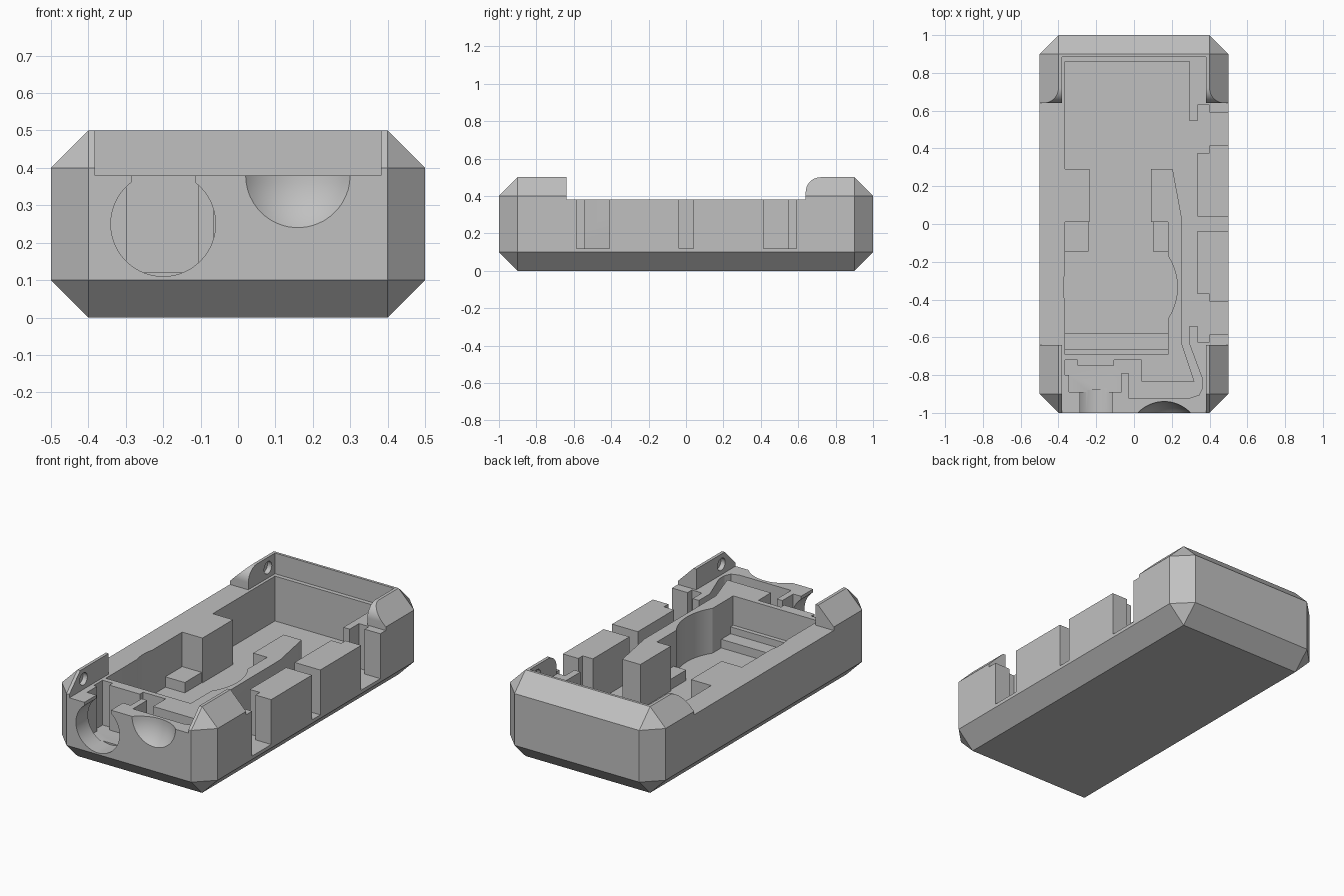
import bpy, bmesh, math

cube = bpy.data.objects.get("Cube")
if cube:
    bpy.data.objects.remove(cube, do_unlink=True)

grey = bpy.data.materials.new("matte_grey")
grey.use_nodes = True
GREY = (0.53, 0.53, 0.53, 1)
grey.diffuse_color = GREY
grey.node_tree.nodes["Principled BSDF"].inputs["Base Color"].default_value = GREY

FLOOR, RIM, OVER = 0.12, 0.38, 0.7


def make(name, bm):
    bmesh.ops.recalc_face_normals(bm, faces=bm.faces)
    mesh = bpy.data.meshes.new(name)
    bm.to_mesh(mesh)
    bm.free()
    mesh.materials.append(grey)
    ob = bpy.data.objects.new(name, mesh)
    bpy.context.collection.objects.link(ob)
    return ob


def prism(name, points, low, high, axis="z"):
    """Extrude a flat outline along z (xy points) or x (yz points)."""
    bm = bmesh.new()
    place = (lambda a, b: (a, b, low)) if axis == "z" else (lambda a, b: (low, a, b))
    face = bm.faces.new([bm.verts.new(place(a, b)) for a, b in points])
    new = bmesh.ops.extrude_face_region(bm, geom=[face])["geom"]
    d = high - low
    bmesh.ops.translate(bm, verts=[v for v in new if isinstance(v, bmesh.types.BMVert)],
                        vec=(0, 0, d) if axis == "z" else (d, 0, 0))
    return make(name, bm)


def box(name, x0, x1, y0, y1, z0, z1):
    return prism(name, [(x0, y0), (x1, y0), (x1, y1), (x0, y1)], z0, z1)


def rod(name, radius, length, centre, axis):
    bm = bmesh.new()
    bmesh.ops.create_cone(bm, cap_ends=True, segments=64, radius1=radius,
                          radius2=radius, depth=length)
    ob = make(name, bm)
    ob.location = centre
    ob.rotation_euler = (math.pi / 2, 0, 0) if axis == "y" else (0, math.pi / 2, 0)
    return ob


def arc(cx, cy, r, a0, a1, n=16):
    return [(cx + r * math.cos(a0 + (a1 - a0) * i / n),
             cy + r * math.sin(a0 + (a1 - a0) * i / n)) for i in range(n + 1)]


def cut(target, tool):
    """Subtract a tool, bake the result and drop the tool."""
    mod = target.modifiers.new("cut", "BOOLEAN")
    mod.operation, mod.solver, mod.object = "DIFFERENCE", "EXACT", tool
    tool.hide_render = True
    bpy.context.view_layer.update()
    graph = bpy.context.evaluated_depsgraph_get()
    result = bpy.data.meshes.new_from_object(target.evaluated_get(graph))
    target.modifiers.clear()
    target.data = result
    bpy.data.objects.remove(tool, do_unlink=True)


# Chamfered block
bm = bmesh.new()
bmesh.ops.create_cube(bm, size=1)
bmesh.ops.scale(bm, vec=(1, 2, 0.5), verts=bm.verts)
bmesh.ops.translate(bm, vec=(0, 0, 0.25), verts=bm.verts)
bmesh.ops.bevel(bm, geom=bm.edges[:], offset=0.1, segments=1, affect="EDGES")
case = make("case_shell", bm)

# Lowered rim between the corner posts, rounded at the back
cut(case, prism("rim_cutter", [(-0.64, RIM), (0.64, RIM)]
                + arc(0.72, 0.42, 0.08, math.pi, math.pi / 2)
                + [(0.72, OVER), (-0.64, OVER)], -0.8, 0.8, "x"))
# Lid seat, open to the front
cut(case, box("lid_seat_cutter", -0.382, 0.382, -1.2, 0.885, RIM, OVER))

# Interior cavity outline, with a slight cell bulge in the left wall
bay = (-0.0725, -0.335, 0.302)
outline = [(-0.365, 0.86), (-0.365, 0.29), (-0.235, 0.29), (-0.235, 0.01), (-0.365, 0.01)]
outline += arc(*bay, math.pi - 0.25, math.pi + 0.25, 8)
outline += [(-0.365, -0.8), (-0.345, -0.8), (-0.345, -0.89), (-0.065, -0.89),
            (-0.065, -0.79), (-0.03, -0.79), (-0.03, -0.92), (0.3, -0.92),
            (0.345, -0.905), (0.362, -0.87), (0.362, -0.82), (0.295, -0.64),
            (0.295, -0.54), (0.335, -0.54), (0.335, -0.625), (0.4, -0.625),
            (0.4, -0.585), (0.6, -0.585), (0.6, 0.59), (0.4, 0.59), (0.4, 0.63),
            (0.335, 0.63), (0.335, 0.545), (0.295, 0.545), (0.295, 0.86)]
cavity = prism("cavity_cutter", outline, FLOOR, OVER)

# Dividing wall left standing around the cell bay
wall = [(0.09, 0.29), (0.09, 0.01), (0.18, 0.01)]
wall += arc(*bay, 0.581, -0.581)
wall += [(0.18, -0.69), (-0.45, -0.69), (-0.45, -0.72), (-0.3, -0.72), (-0.3, -0.75),
         (-0.105, -0.75), (-0.105, -0.72), (0.04, -0.72), (0.04, -0.835),
         (0.32, -0.835), (0.255, -0.64), (0.255, 0.02), (0.205, 0.29)]
cut(cavity, prism("dividing_wall", wall, 0, 0.9))

# Two side blocks between the slots
for near, step, far in ((0.04, 0.375, 0.415), (-0.037, -0.37, -0.41)):
    cut(cavity, prism("side_block", [(0.335, near), (0.8, near), (0.8, far), (0.4, far),
                                     (0.4, step), (0.335, step)], 0, 0.9))

# Low cell supports and the stepped ledge in the bay
for x0, x1 in ((-0.45, -0.24), (0.1, 0.2)):
    cut(cavity, box("cell_support", x0, x1, -0.145, 0.015, 0, 0.18))
cut(cavity, box("ledge_low", -0.45, 0.2, -0.7, -0.58, 0, 0.17))
cut(cavity, box("ledge_high", -0.45, 0.2, -0.7, -0.665, 0, 0.21))
cut(case, cavity)

# Round front port with an open top
cut(case, rod("port_cutter", 0.14, 0.3, (-0.2, -1.03, 0.25), "y"))
cut(case, box("port_mouth_cutter", -0.285, -0.115, -1.2, -0.875, 0.34, OVER))

# Thumb scoop
bm = bmesh.new()
bmesh.ops.create_uvsphere(bm, u_segments=64, v_segments=32, radius=0.193)
scoop = make("scoop_cutter", bm)
scoop.location = (0.16, -1.133, RIM)
cut(case, scoop)

# Blind pin holes on the inner faces of the posts
for side in (-1, 1):
    for y in (-0.87, 0.82):
        cut(case, rod("pin_cutter", 0.035, 0.08, (side * 0.37, y, 0.44), "x"))

bpy.ops.object.select_all(action="DESELECT")
case.select_set(True)
bpy.context.view_layer.objects.active = case
bpy.ops.object.shade_smooth_by_angle(angle=math.radians(25))
